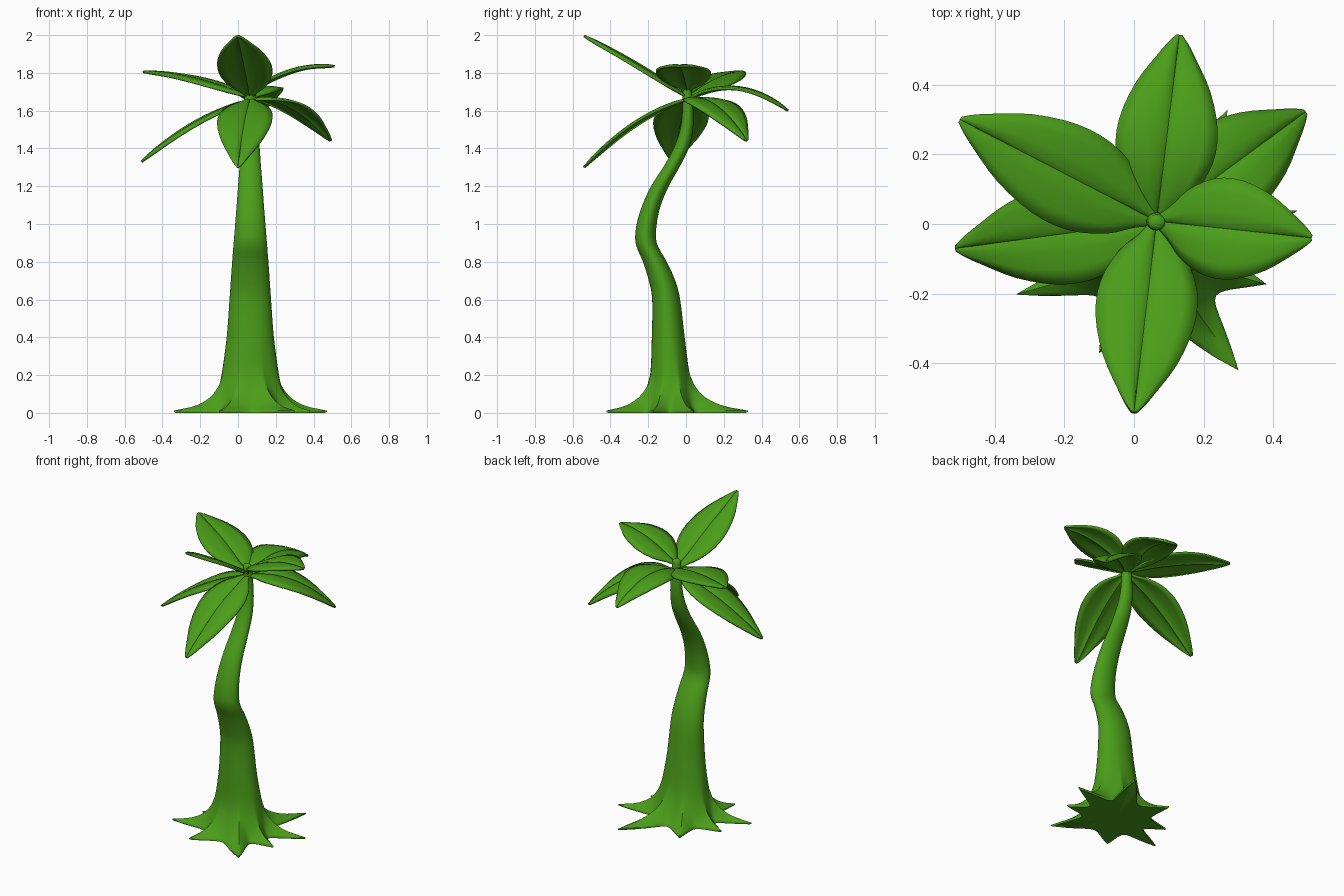
import bpy, math
from mathutils import Vector

if "Cube" in bpy.data.objects:
    bpy.data.objects.remove(bpy.data.objects["Cube"])

green = bpy.data.materials.new("leaf_green")
green.diffuse_color = (0.07, 0.34, 0.01, 1)
green.use_nodes = True
green.node_tree.nodes["Principled BSDF"].inputs["Base Color"].default_value = green.diffuse_color


def catmull(rows, i, t):
    """Smooth interpolation between row i and i+1."""
    p = [rows[min(max(i + k, 0), len(rows) - 1)] for k in (-1, 0, 1, 2)]
    return [0.5 * (2 * b + (c - a) * t + (2 * a - 5 * b + 4 * c - d) * t * t
                   + (3 * b - a - 3 * c + d) * t ** 3) for a, b, c, d in zip(*p)]


def make_object(name, verts, faces):
    me = bpy.data.meshes.new(name)
    me.from_pydata(verts, [], faces)
    me.materials.append(green)
    ob = bpy.data.objects.new(name, me)
    bpy.context.collection.objects.link(ob)
    bpy.ops.object.select_all(action='DESELECT')
    ob.select_set(True)
    bpy.context.view_layer.objects.active = ob
    bpy.ops.object.shade_smooth_by_angle(angle=math.radians(50))
    return ob


# Trunk stations: height, centre y, half width x, half width y, root spread
CX = 0.065
trunk = [
    (0.000, -0.085, 0.215, 0.200, 0.93),
    (0.012, -0.085, 0.212, 0.195, 1.00),
    (0.030, -0.085, 0.200, 0.180, 0.62),
    (0.060, -0.085, 0.187, 0.160, 0.33),
    (0.110, -0.085, 0.172, 0.135, 0.13),
    (0.200, -0.085, 0.152, 0.105, 0.03),
    (0.400, -0.094, 0.125, 0.087, 0),
    (0.600, -0.105, 0.110, 0.074, 0),
    (0.700, -0.127, 0.103, 0.070, 0),
    (0.800, -0.165, 0.096, 0.063, 0),
    (0.900, -0.211, 0.088, 0.056, 0),
    (1.000, -0.208, 0.080, 0.053, 0),
    (1.100, -0.182, 0.072, 0.049, 0),
    (1.200, -0.138, 0.065, 0.047, 0),
    (1.300, -0.078, 0.057, 0.043, 0),
    (1.400, -0.026, 0.050, 0.040, 0),
    (1.500, 0.003, 0.042, 0.034, 0),
    (1.600, 0.010, 0.035, 0.029, 0),
    (1.710, 0.006, 0.027, 0.024, 0),
    (1.730, 0.005, 0.021, 0.019, 0),
    (1.736, 0.005, 0.010, 0.010, 0),
]
# Root tips on the ground (x, y), anticlockwise
tips = [(0.46, 0.035), (0.27, 0.33), (-0.10, 0.21), (-0.245, -0.01),
        (-0.33, -0.20), (-0.10, -0.37), (0.30, -0.42), (0.37, -0.17)]
polar = []
for x, y in tips:
    dx, dy = x - CX, y + 0.085
    polar.append((math.atan2(dy, dx) % (2 * math.pi), math.hypot(dx, dy)))

# Angular samples: (angle, root length, sharpness of the root at this angle)
SUB = 12
spokes = []
for i, (a0, r0) in enumerate(polar):
    a1, r1 = polar[(i + 1) % len(polar)]
    if a1 < a0:
        a1 += 2 * math.pi
    for k in range(SUB):
        t = k / SUB
        d = min(t, 1 - t) * 2
        spokes.append((a0 + (a1 - a0) * t, r0 if t < 0.5 else r1, (1 - d) ** 2))

rings = []
for i in range(len(trunk) - 1):
    n = 4 if 5 <= i < 18 else 2
    rings += [catmull(trunk, i, k / n) for k in range(n)]
rings.append(trunk[-1])

verts = []
for z, cy, rx, ry, spread in rings:
    for a, length, peak in spokes:
        r = 1 / math.hypot(math.cos(a) / rx, math.sin(a) / ry)
        r += max(spread, 0) * peak * (length - 0.2)
        verts.append((CX + r * math.cos(a), cy + r * math.sin(a), max(z, 0)))
N = len(spokes)
faces = [(j * N + k, j * N + (k + 1) % N, (j + 1) * N + (k + 1) % N, (j + 1) * N + k)
         for j in range(len(rings) - 1) for k in range(N)]
# Fan caps at the ground and at the top
verts += [(CX, -0.085, 0), (CX, 0.005, 1.738)]
c, top = len(verts) - 2, (len(rings) - 1) * N
for k in range(N):
    faces.append((c, (k + 1) % N, k))
    faces.append((c + 1, top + k, top + (k + 1) % N))
make_object("trunk_with_roots", verts, faces)

# Leaf outline: (position along midrib, half width)
outline = [(0, 0.012), (0.08, 0.045), (0.18, 0.098), (0.34, 0.139), (0.52, 0.142),
           (0.72, 0.108), (0.88, 0.056), (0.96, 0.026), (1.0, 0.006)]
# Cross-section: (position across, lift) with a sunken midrib
section = [(-1, -0.006), (-0.7, 0.001), (-0.35, 0.004), (-0.1, 0.001), (0, -0.008),
           (0.1, 0.001), (0.35, 0.004), (0.7, 0.001), (1, -0.006)]


def leaf(name, tip, base_z, bow):
    p0, p2 = Vector((CX, 0.008, base_z)), Vector(tip)
    p1 = (p0 + p2) / 2 + Vector((0, 0, 2 * bow))
    side = Vector((0, 0, 1)).cross(p2 - p0).normalized()
    rows = []
    for i in range(len(outline) - 1):
        rows += [catmull(outline, i, k / 3) for k in range(3)]
    rows.append(outline[-1])
    vs = []
    for t, w in rows:
        p = p0 * (1 - t) ** 2 + p1 * 2 * t * (1 - t) + p2 * t * t
        tan = ((p1 - p0) * (1 - t) + (p2 - p1) * t).normalized()
        up = tan.cross(side)
        vs += [p + side * (w * u) + up * (h * min(1, w / 0.06)) for u, h in section]
    m = len(section)
    fs = [(j * m + k, (j + 1) * m + k, (j + 1) * m + k + 1, j * m + k + 1)
          for j in range(len(rows) - 1) for k in range(m - 1)]
    ob = make_object(name, vs, fs)
    mod = ob.modifiers.new("thickness", 'SOLIDIFY')
    mod.thickness = 0.012
    mod.offset = 0


leaf("leaf_back", (0.13, 0.54, 1.60), 1.66, 0.09)
leaf("leaf_back_right", (0.49, 0.32, 1.44), 1.655, 0.08)
leaf("leaf_right", (0.51, -0.04, 1.835), 1.70, 0.045)
leaf("leaf_front_upper", (0.0, -0.54, 1.995), 1.67, 0.015)
leaf("leaf_front_lower", (0.0, -0.54, 1.30), 1.66, 0.055)
leaf("leaf_left", (-0.51, -0.07, 1.33), 1.655, 0.045)
leaf("leaf_back_left", (-0.50, 0.30, 1.805), 1.67, 0.03)
